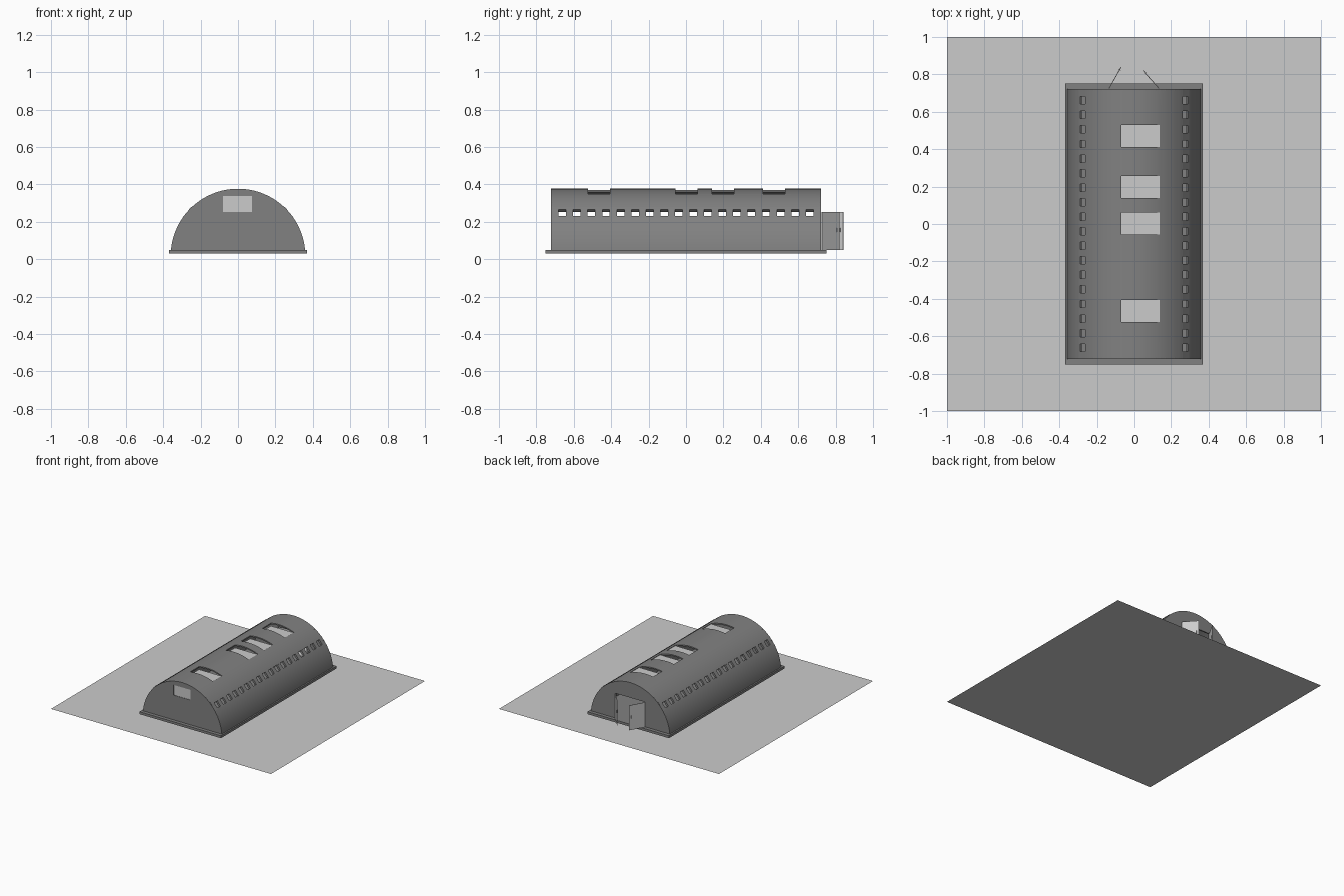
import bpy, bmesh
from math import sin, cos, asin, radians, degrees, atan2, hypot
from mathutils import Matrix

if "Cube" in bpy.data.objects:
    bpy.data.objects.remove(bpy.data.objects["Cube"])

R, CZ, T = 0.36, 0.017, 0.01      # vault radius, centre height, shell thickness
FLOOR = 0.05
Y0, Y1 = -0.72, 0.72

dark = bpy.data.materials.new("dark_grey")
dark.diffuse_color = (0.22, 0.22, 0.22, 1)
dark.use_nodes = True
dark.node_tree.nodes["Principled BSDF"].inputs["Base Color"].default_value = dark.diffuse_color


def finish(name, bm, mat=None, smooth=False):
    bmesh.ops.recalc_face_normals(bm, faces=bm.faces)
    me = bpy.data.meshes.new(name)
    bm.to_mesh(me)
    bm.free()
    ob = bpy.data.objects.new(name, me)
    bpy.context.collection.objects.link(ob)
    if mat:
        me.materials.append(mat)
    if smooth:
        bpy.ops.object.select_all(action='DESELECT')
        ob.select_set(True)
        bpy.context.view_layer.objects.active = ob
        bpy.ops.object.shade_smooth_by_angle(angle=radians(30))
    return ob


def add_box(bm, x0, x1, y0, y1, z0, z1):
    m = Matrix.Translation(((x0 + x1) / 2, (y0 + y1) / 2, (z0 + z1) / 2))
    m = m @ Matrix.Diagonal((x1 - x0, y1 - y0, z1 - z0, 1))
    return bmesh.ops.create_cube(bm, size=1, matrix=m)["verts"]


def box(name, *dims, mat=None):
    bm = bmesh.new()
    add_box(bm, *dims)
    return finish(name, bm, mat)


def add_prism(bm, pts, y0, y1):
    f = bm.faces.new([bm.verts.new((x, y0, z)) for x, z in pts])
    new = bmesh.ops.extrude_face_region(bm, geom=[f])["geom"]
    bmesh.ops.translate(bm, vec=(0, y1 - y0, 0),
                        verts=[v for v in new if isinstance(v, bmesh.types.BMVert)])


def arc(r, a0, a1, n):
    angles = [radians(a0 + (a1 - a0) * i / n) for i in range(n + 1)]
    return [(r * cos(a), CZ + r * sin(a)) for a in angles]


def band(bm, a0, a1, n, y0, y1, ro=R, ri=R - T):
    add_prism(bm, arc(ro, a0, a1, n) + arc(ri, a1, a0, n), y0, y1)


def cut(ob, holes):
    bm = bmesh.new()
    for h in holes:
        add_box(bm, *h)
    cutter = finish("cutter", bm)
    cutter.hide_render = True
    mod = ob.modifiers.new("openings", 'BOOLEAN')
    mod.object, mod.operation, mod.solver = cutter, 'DIFFERENCE', 'EXACT'
    bpy.context.view_layer.objects.active = ob
    bpy.ops.object.modifier_apply(modifier=mod.name)
    bpy.data.objects.remove(cutter)


# ground sheet
bm = bmesh.new()
bmesh.ops.create_grid(bm, x_segments=1, y_segments=1, size=1)
ground = finish("ground_sheet", bm)
if ground.data.polygons[0].normal.z < 0:
    ground.data.flip_normals()

# foundation slab
box("foundation", -0.37, 0.37, -0.75, 0.75, 0.03, FLOOR, mat=dark)

# upper roof with four skylight openings and flat panes
bm = bmesh.new()
band(bm, 45.5, 134.5, 20, Y0, Y1)
roof = finish("upper_roof", bm, dark, True)
skylights = [-0.465, 0.002, 0.198, 0.47]
cut(roof, [(-0.07, 0.138, y - 0.059, y + 0.059, 0.3, 0.45) for y in skylights])
for y in skylights:
    box("skylight_pane", -0.07, 0.138, y - 0.059, y + 0.059, 0.342, 0.346)

# lower walls, eave lips and clerestory posts on both sides
start = degrees(asin((FLOOR - CZ) / R))
for side in (0, 1):
    def span(a, b):
        return (180 - b, 180 - a) if side else (a, b)
    bm = bmesh.new()
    band(bm, *span(start, 36.5), 9, Y0, Y1)
    finish("lower_wall", bm, dark, True)
    bm = bmesh.new()
    band(bm, *span(43.5, 46.5), 1, Y0, Y1, R + 0.003, R - 0.016)
    finish("eave_lip", bm, dark)
    bm = bmesh.new()
    for i in range(19):
        y = Y0 + 0.02 + i * (Y1 - Y0 - 0.04) / 18
        band(bm, *span(35, 45), 1, y - 0.019, y + 0.019, R + 0.001, R - 0.016)
    finish("window_posts", bm, dark)

# end walls
ends = []
for name, y in (("front_wall", Y0 - 0.002), ("back_wall", Y1 - 0.008)):
    bm = bmesh.new()
    add_prism(bm, arc(R, start, 180 - start, 36), y, y + T)
    ends.append(finish(name, bm, dark))
cut(ends[0], [(-0.08, 0.075, -0.8, -0.6, 0.253, 0.337)])
cut(ends[1], [(-0.135, 0.135, 0.6, 0.8, 0.03, 0.253)])
box("front_window_pane", -0.08, 0.075, Y0 + 0.001, Y0 + 0.005, 0.253, 0.337)

# two open door leaves with handles
for hx, tx, ty in ((-0.135, -0.07, 0.84), (0.135, 0.05, 0.82)):
    dx, dy = tx - hx, ty - 0.725
    length = hypot(dx, dy)
    m = Matrix.Translation((hx, 0.725, 0)) @ Matrix.Rotation(atan2(dy, dx), 4, 'Z')
    bm = bmesh.new()
    add_box(bm, 0, length, -0.002, 0.002, FLOOR, 0.253)
    add_box(bm, length - 0.022, length - 0.016, -0.006, 0.006, 0.145, 0.168)
    bm.transform(m)
    finish("door_leaf", bm)
